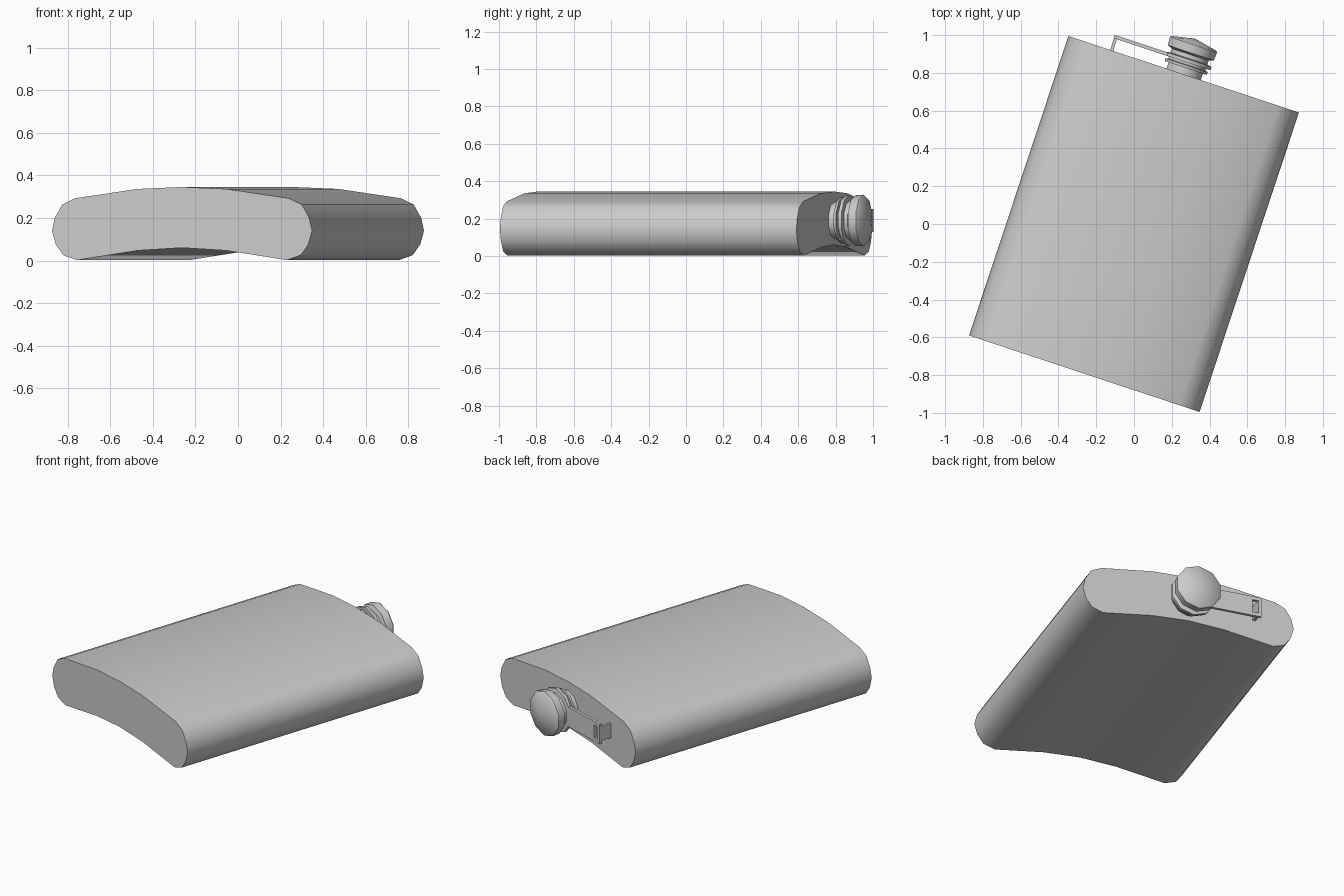
import bpy, math
from mathutils import Matrix

if "Cube" in bpy.data.objects:
    bpy.data.objects.remove(bpy.data.objects["Cube"])

# everything is built along local y, then turned in plan
TURN = Matrix.Rotation(math.radians(-18.35), 4, 'Z')
END = 0.835      # top end of the body
MID = 0.19       # height of the neck axis


def make(name, verts, faces, angle=None):
    me = bpy.data.meshes.new(name)
    me.from_pydata(verts, [], faces)
    me.transform(TURN)
    ob = bpy.data.objects.new(name, me)
    bpy.context.collection.objects.link(ob)
    bpy.ops.object.select_all(action='DESELECT')
    ob.select_set(True)
    bpy.context.view_layer.objects.active = ob
    bpy.ops.object.mode_set(mode='EDIT')
    bpy.ops.mesh.select_all(action='SELECT')
    bpy.ops.mesh.normals_make_consistent(inside=False)
    bpy.ops.object.mode_set(mode='OBJECT')
    if angle:
        bpy.ops.object.shade_smooth_by_angle(angle=math.radians(angle))
    return ob


def box(name, x0, x1, y0, y1, z0, z1):
    v = [(x, y, z) for x in (x0, x1) for y in (y0, y1) for z in (z0, z1)]
    f = [(0, 1, 3, 2), (4, 6, 7, 5), (0, 4, 5, 1),
         (2, 3, 7, 6), (0, 2, 6, 4), (1, 5, 7, 3)]
    return make(name, v, f)


def lathe(name, profile, sides=10):
    # profile of (radius, y) rings around the neck axis, capped at both ends
    v, f = [], []
    for r, y in profile:
        for i in range(sides):
            a = 2 * math.pi * (i + 0.5) / sides
            v.append((r * math.cos(a), y, MID + r * math.sin(a)))
    for k in range(len(profile) - 1):
        for i in range(sides):
            j = (i + 1) % sides
            f.append((k * sides + i, k * sides + j,
                      (k + 1) * sides + j, (k + 1) * sides + i))
    f.append(tuple(range(sides)))
    top = (len(profile) - 1) * sides
    v.append((0, profile[-1][1] + 0.025, MID))
    f += [(top + i, top + (i + 1) % sides, len(v) - 1) for i in range(sides)]
    return make(name, v, f, 40)


# curved body: mirrored kidney section swept along y
half = [(0, .345), (.22, .336), (.53, .292), (.593, .262), (.629, .2),
        (.643, .14), (.624, .075), (.587, .025), (.519, .002), (.22, .047), (0, .06)]
section = half + [(-x, z) for x, z in half[-2:0:-1]]
n = len(section)
verts = [(x, y, z) for y in (-END, END) for x, z in section]
faces = [(i, (i + 1) % n, n + (i + 1) % n, n + i) for i in range(n)]
faces += [tuple(range(n)), tuple(range(n, 2 * n))]
make("flask_body", verts, faces, 40)

# neck, strap ring and screw cap
lathe("neck", [(.1, END - .01), (.1, .87)])
lathe("neck_flange", [(.122, .87), (.125, .885)])
lathe("strap_ring", [(.135, .9), (.135, .918)])
lathe("cap_skirt", [(.108, .88), (.108, .945), (.135, .955), (.138, 1.0), (.13, 1.008)])

# strap with a slot near its free end
Z0, Z1 = MID - .062, MID + .062
box("strap", -.36, -.09, .9, .918, Z0, Z1)
for side, z in (("lower", Z0), ("upper", Z1 - .022)):
    box("strap_slot_side_" + side, -.395, -.36, .9, .918, z, z + .022)
box("strap_end", -.413, -.395, .9, .918, Z0, Z1)

# hinge leg fixed to the body
box("hinge_leg", -.41, -.393, END - .01, .915, MID - .045, MID + .045)
